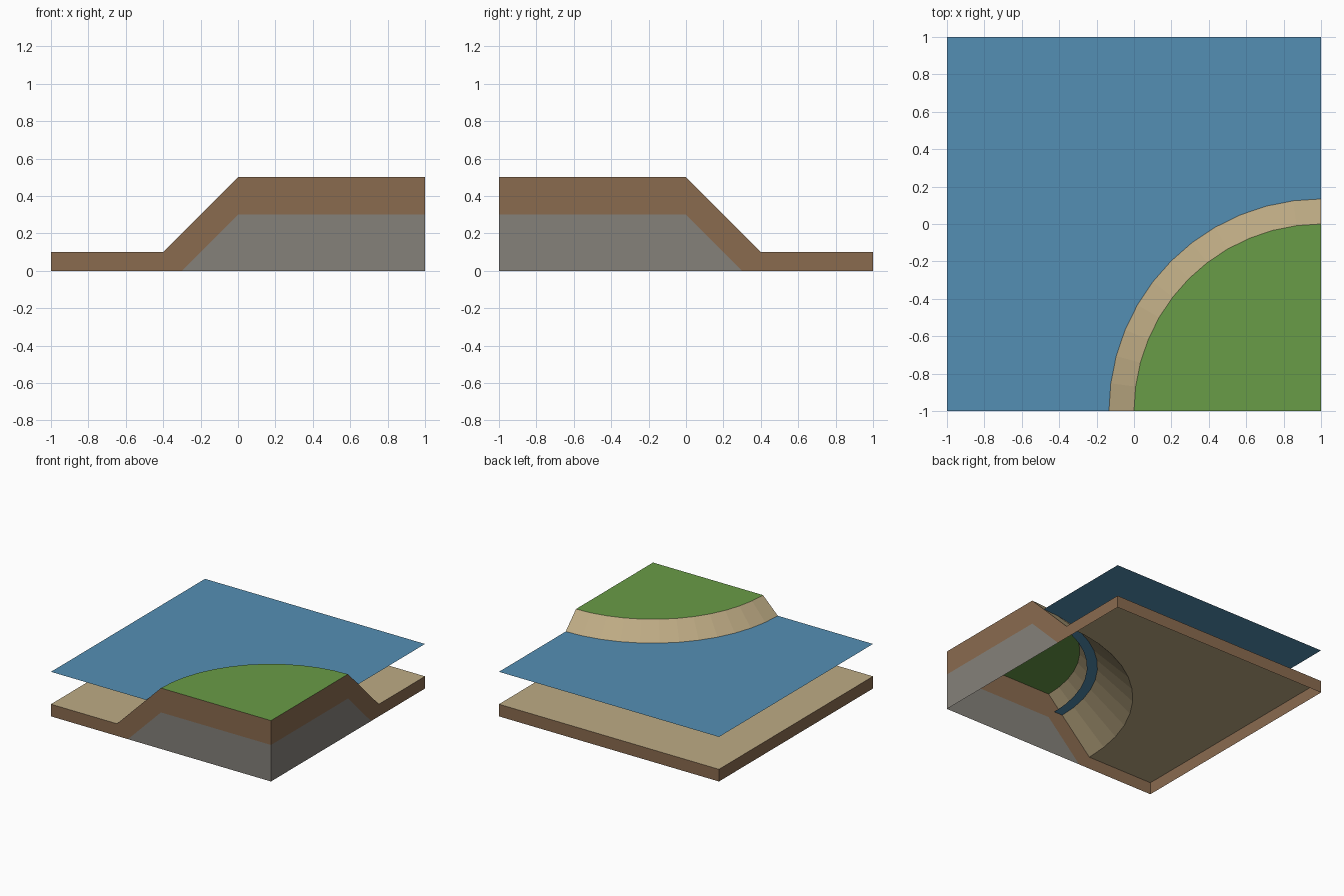
import bpy
import math

if "Cube" in bpy.data.objects:
    bpy.data.objects.remove(bpy.data.objects["Cube"])

SEG = 12                 # facets in the quarter circle
CX, CY = 1.0, -1.0       # hill centre sits on the front right corner


def srgb(r, g, b):
    def lin(c):
        c /= 255
        return c / 12.92 if c <= 0.04045 else ((c + 0.055) / 1.055) ** 2.4
    return (lin(r), lin(g), lin(b), 1.0)


def material(name, r, g, b):
    m = bpy.data.materials.new(name)
    m.diffuse_color = srgb(r, g, b)
    m.use_nodes = True
    m.node_tree.nodes["Principled BSDF"].inputs["Base Color"].default_value = m.diffuse_color
    return m


grass = material("grass green", 105, 156, 71)
sand = material("sand", 190, 171, 132)
water = material("water blue", 84, 143, 180)
earth = material("earth brown", 138, 107, 79)
stone = material("stone grey", 133, 129, 122)


def add_mesh(name, verts, faces, mat):
    me = bpy.data.meshes.new(name)
    me.from_pydata(verts, [], faces)
    me.materials.append(mat)
    me.update()
    ob = bpy.data.objects.new(name, me)
    bpy.context.collection.objects.link(ob)
    return ob


def arc(radius, z):
    """Quarter circle from the front edge round to the right edge."""
    pts = []
    for i in range(SEG + 1):
        t = math.pi / 2 * i / SEG
        pts.append((CX - radius * math.cos(t), CY + radius * math.sin(t), z))
    return pts


def border(z):
    """Tile outline, seen from the hill centre along the same rays."""
    pts = []
    for i in range(SEG + 1):
        t = math.pi / 2 * i / SEG
        d = 2 / max(math.cos(t), math.sin(t))
        pts.append((CX - d * math.cos(t), CY + d * math.sin(t), z))
    return pts


def strip(name, inner, outer, mat):
    n = SEG + 1
    faces = [(i, n + i, n + i + 1, i + 1)[::-1] for i in range(SEG)]
    return add_mesh(name, inner + outer, faces, mat)


# Grass plateau, sloping bank, flat sea bed
add_mesh("grass_top", [(CX, CY, 0.5)] + arc(1.0, 0.5),
         [tuple(range(SEG + 1, -1, -1))], grass)
strip("sand_bank", arc(1.0, 0.5), arc(1.4, 0.1), sand)
strip("sea_bed", arc(1.4, 0.1), border(0.1), sand)

# Water sheet, reaching slightly inside the bank
strip("water_surface", arc(1.055, 0.366), border(0.366), water)

# Cut walls with earth and stone layers, same profile on front and right
earth_quads = [
    [(-1, 0), (-0.3, 0), (-0.4, 0.1), (-1, 0.1)],
    [(-0.3, 0), (0, 0.3), (0, 0.5), (-0.4, 0.1)],
    [(0, 0.3), (1, 0.3), (1, 0.5), (0, 0.5)],
]
stone_quads = [[(-0.3, 0), (1, 0), (1, 0.3), (0, 0.3)]]


def wall(name, quads, place, mat, flip):
    verts, faces = [], []
    for q in quads:
        k = len(verts)
        verts += [place(s, z) for s, z in q]
        f = (k, k + 1, k + 2, k + 3)
        faces.append(f[::-1] if flip else f)
    return add_mesh(name, verts, faces, mat)


for side, place, flip in (("front", lambda s, z: (s, -1, z), False),
                          ("right", lambda s, z: (1, -s, z), True)):
    wall(side + "_earth", earth_quads, place, earth, flip)
    wall(side + "_stone", stone_quads, place, stone, flip)

# Low walls on the left and back
low = [[(-1, 0), (1, 0), (1, 0.1), (-1, 0.1)]]
wall("left_earth", low, lambda s, z: (-1, s, z), earth, True)
wall("back_earth", low, lambda s, z: (s, 1, z), earth, True)
